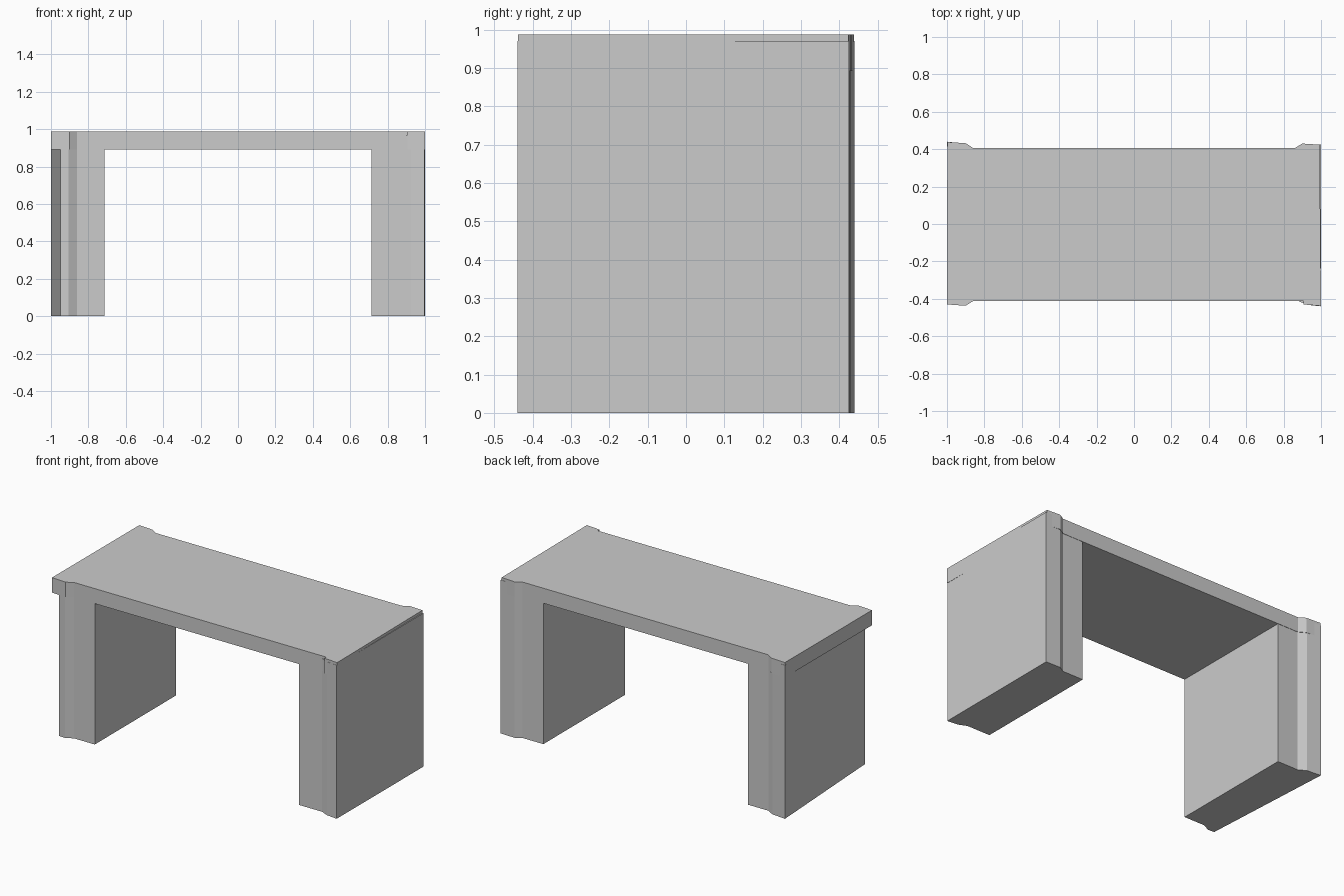
import bpy, bmesh

if "Cube" in bpy.data.objects:
    bpy.data.objects.remove(bpy.data.objects["Cube"])


def prism(name, outline, z0, z1):
    """Extrude a plan outline (counter-clockwise) from z0 to z1."""
    bm = bmesh.new()
    low = [bm.verts.new((x, y, z0)) for x, y in outline]
    high = [bm.verts.new((x, y, z1)) for x, y in outline]
    bm.faces.new(low[::-1])
    bm.faces.new(high)
    n = len(outline)
    for i in range(n):
        j = (i + 1) % n
        bm.faces.new((low[i], low[j], high[j], high[i]))
    bmesh.ops.recalc_face_normals(bm, faces=bm.faces)
    mesh = bpy.data.meshes.new(name)
    bm.to_mesh(mesh)
    bm.free()
    obj = bpy.data.objects.new(name, mesh)
    bpy.context.collection.objects.link(obj)
    return obj


# Desk top with raised corner lips
prism("desk_top", [
    (-1, -0.43), (-0.90, -0.437), (-0.86, -0.412),
    (0.905, -0.412), (0.905, -0.43), (1, -0.438),
    (0.993, 0.424), (0.90, 0.43), (0.86, 0.406),
    (-0.86, 0.406), (-0.90, 0.432), (-0.998, 0.438),
], 0.892, 0.987)

# Left pedestal, outer side tapering inwards toward the front
prism("left_pedestal", [
    (-0.95, -0.432), (-0.905, -0.435), (-0.86, -0.41),
    (-0.715, -0.41), (-0.715, 0.404), (-0.86, 0.404),
    (-0.905, 0.43), (-1, 0.44),
], 0, 0.97)

# Right pedestal
prism("right_pedestal", [
    (0.715, -0.41), (0.875, -0.41), (0.925, -0.432), (0.998, -0.44),
    (1, 0.425), (0.90, 0.428), (0.86, 0.404), (0.715, 0.404),
], 0, 0.97)
